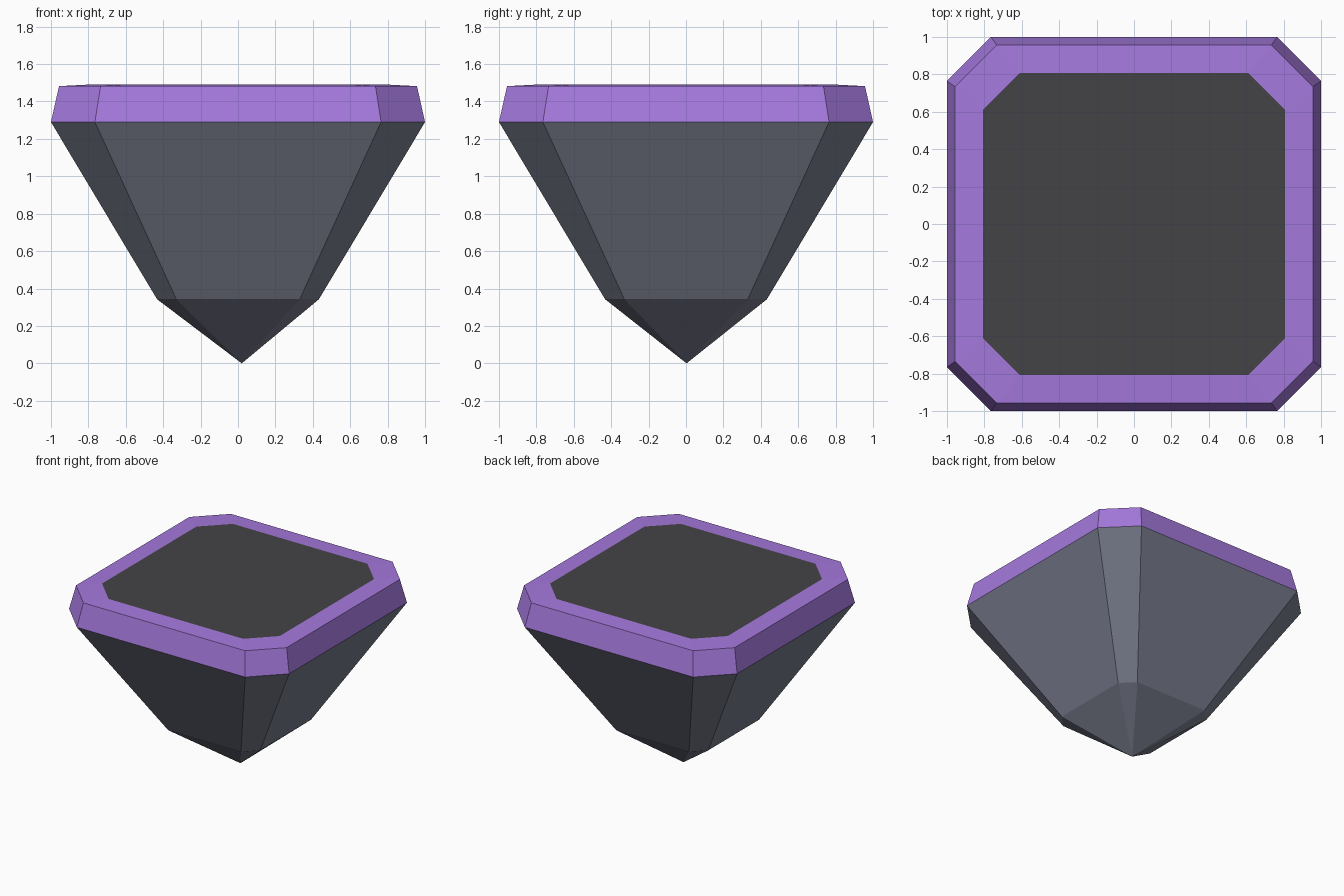
import bpy

if "Cube" in bpy.data.objects:
    bpy.data.objects.remove(bpy.data.objects["Cube"])


def material(name, rgb):
    def lin(c):
        c /= 255
        return c / 12.92 if c <= 0.04045 else ((c + 0.055) / 1.055) ** 2.4
    m = bpy.data.materials.new(name)
    m.diffuse_color = (*[lin(c) for c in rgb], 1)
    m.use_nodes = True
    m.node_tree.nodes["Principled BSDF"].inputs["Base Color"].default_value = m.diffuse_color
    return m


def octagon(half, cut, z):
    """Square ring with clipped corners, counter-clockwise from above."""
    h, c = half, cut
    return [(h, -c, z), (h, c, z), (c, h, z), (-c, h, z),
            (-h, c, z), (-h, -c, z), (-c, -h, z), (c, -h, z)]


def build(name, rings, mat, tip=None, cap=False):
    """Loft stacked octagons from bottom to top, with optional tip or cap."""
    verts = [v for r in rings for v in r]
    faces = []
    for k in range(len(rings) - 1):
        for i in range(8):
            j = (i + 1) % 8
            a, b = k * 8, (k + 1) * 8
            faces.append((a + i, a + j, b + j, b + i))
    if tip:
        verts.append(tip)
        t = len(verts) - 1
        faces += [(t, (i + 1) % 8, i) for i in range(8)]
    if cap:
        top = (len(rings) - 1) * 8
        faces.append(tuple(range(top, top + 8)))
    mesh = bpy.data.meshes.new(name)
    mesh.from_pydata(verts, [], faces)
    mesh.materials.append(mat)
    mesh.update()
    obj = bpy.data.objects.new(name, mesh)
    bpy.context.collection.objects.link(obj)
    return obj


purple = material("purple", (165, 121, 221))
grey = material("blue grey", (123, 127, 144))
dark = material("dark charcoal", (68, 67, 70))

lower = octagon(0.433, 0.33, 0.343)
girdle = octagon(1.0, 0.765, 1.29)
rim = octagon(0.957, 0.735, 1.482)
table = octagon(0.807, 0.612, 1.49)

# Tapered lower body with pointed bottom (tip slightly off centre)
build("gem_body", [lower, girdle], grey, tip=(0.02, 0.003, 0))
# Purple band and sloped top border
build("gem_crown", [girdle, rim, table], purple)
# Dark flat top
build("gem_table", [table], dark, cap=True)
